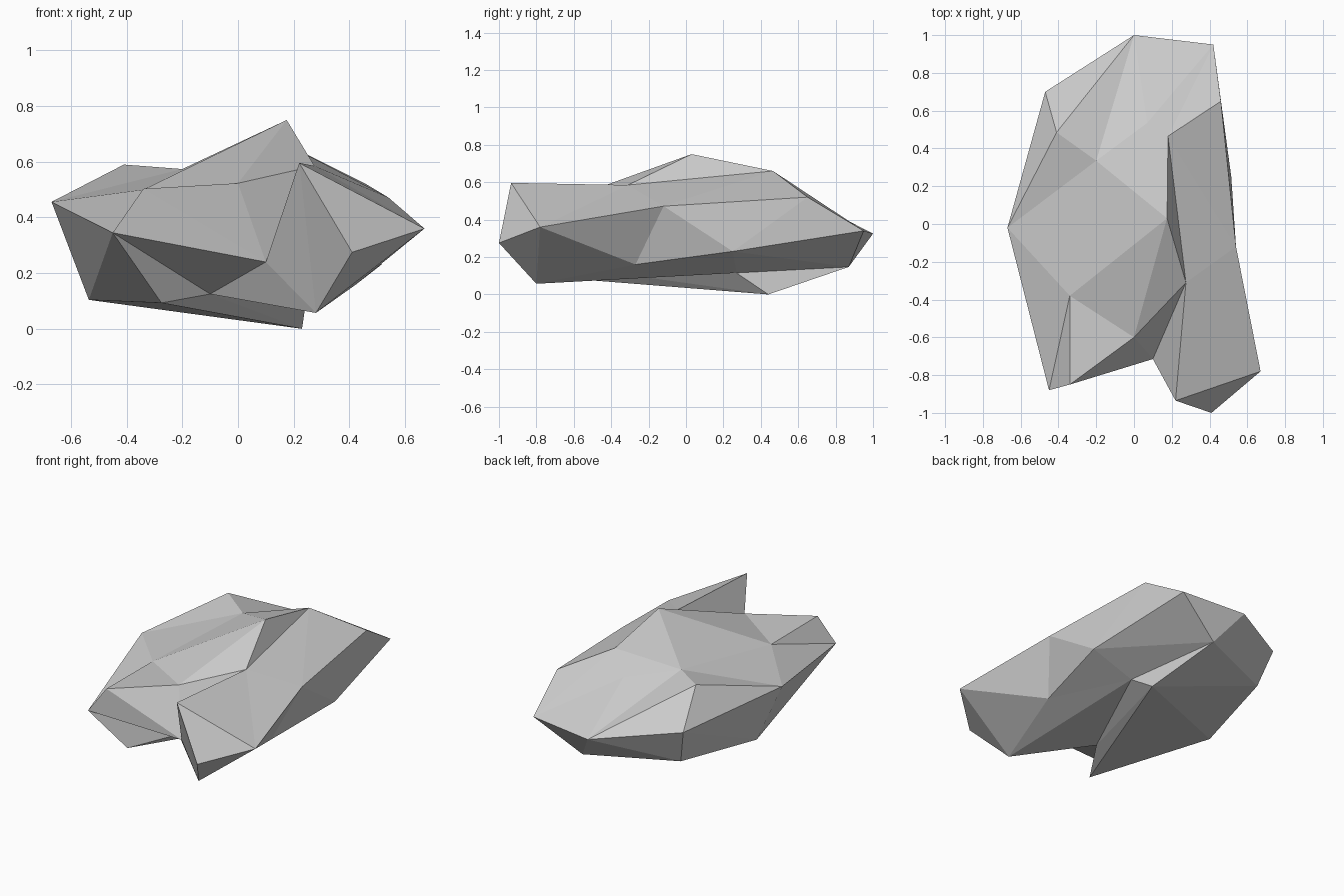
import bpy
import bmesh

if "Cube" in bpy.data.objects:
    bpy.data.objects.remove(bpy.data.objects["Cube"], do_unlink=True)

# Stone colour
stone = bpy.data.materials.new("Light grey stone")
stone.use_nodes = True
stone.diffuse_color = (0.6, 0.6, 0.6, 1)
stone.node_tree.nodes["Principled BSDF"].inputs["Base Color"].default_value = stone.diffuse_color

# Corner points of the rock, in hundredths of a unit
upper = {  # crest and top facets
    "D": (-41, 48.5, 59), "E": (-20, 33.5, 57.4), "F": (18, 46.5, 66),
    "G": (46, 65, 52), "I": (17.5, 3, 75), "J": (27.5, -31, 58.5),
    "K": (-34, -38, 50), "L": (0, -60, 52.3), "N": (-34, -85, 50.3),
    "P": (22, -93.5, 59.6), "S": (54, -12, 47.2), "e": (7, 53.5, 53),
}
rim = {  # widest outline
    "A": (0, 100, 32.5), "B": (42, 95, 34), "C": (-47, 70, 38),
    "H": (-67, -2, 45.6), "M": (-45, -88, 34.5), "O": (10, -71.5, 24),
    "Q": (41, -100, 27.5), "R": (67, -78, 36), "U": (51.5, 25, 23),
}
under = {  # belly
    "V": (42.5, -27, 16), "W": (12.6, 87, 14.7), "X": (28, -80, 5.7),
    "Y": (24.7, 27, 11.5), "Z": (23, 44, 0), "a": (-10, -46, 12.5),
    "b": (-27.5, -73, 9.3), "c": (-53.6, 4.7, 10.4), "d": (-40.6, 63.2, 15.3),
}

bm = bmesh.new()
corner = {}
for group in (upper, rim, under):
    for name, point in group.items():
        corner[name] = bm.verts.new([value / 100 for value in point])


def fan(hub, ring):
    """Triangular facets around one corner."""
    for first, second in zip(ring, ring[1:]):
        bm.faces.new([corner[hub], corner[first], corner[second]])


# Crest and back slope
fan("E", "DHKIFeAD")
fan("e", "FBA")
fan("F", "GB")
# Left and front facets
fan("K", "ILNMH")
fan("M", "NOabcH")
fan("C", "ADHcdA")
# Notch, front spur and long flank
fan("O", "NLJPXa")
fan("Q", "XPRX")
fan("J", "LIFSRP")
fan("S", "FGUVR")
fan("U", "GB")
# Belly and back end
fan("V", "RXYU")
fan("X", "Ya")
fan("W", "AdZYUBA")
fan("Z", "dcbaY")

bmesh.ops.recalc_face_normals(bm, faces=bm.faces)
mesh = bpy.data.meshes.new("rock")
bm.to_mesh(mesh)
bm.free()
mesh.materials.append(stone)
rock = bpy.data.objects.new("rock", mesh)
bpy.context.collection.objects.link(rock)
